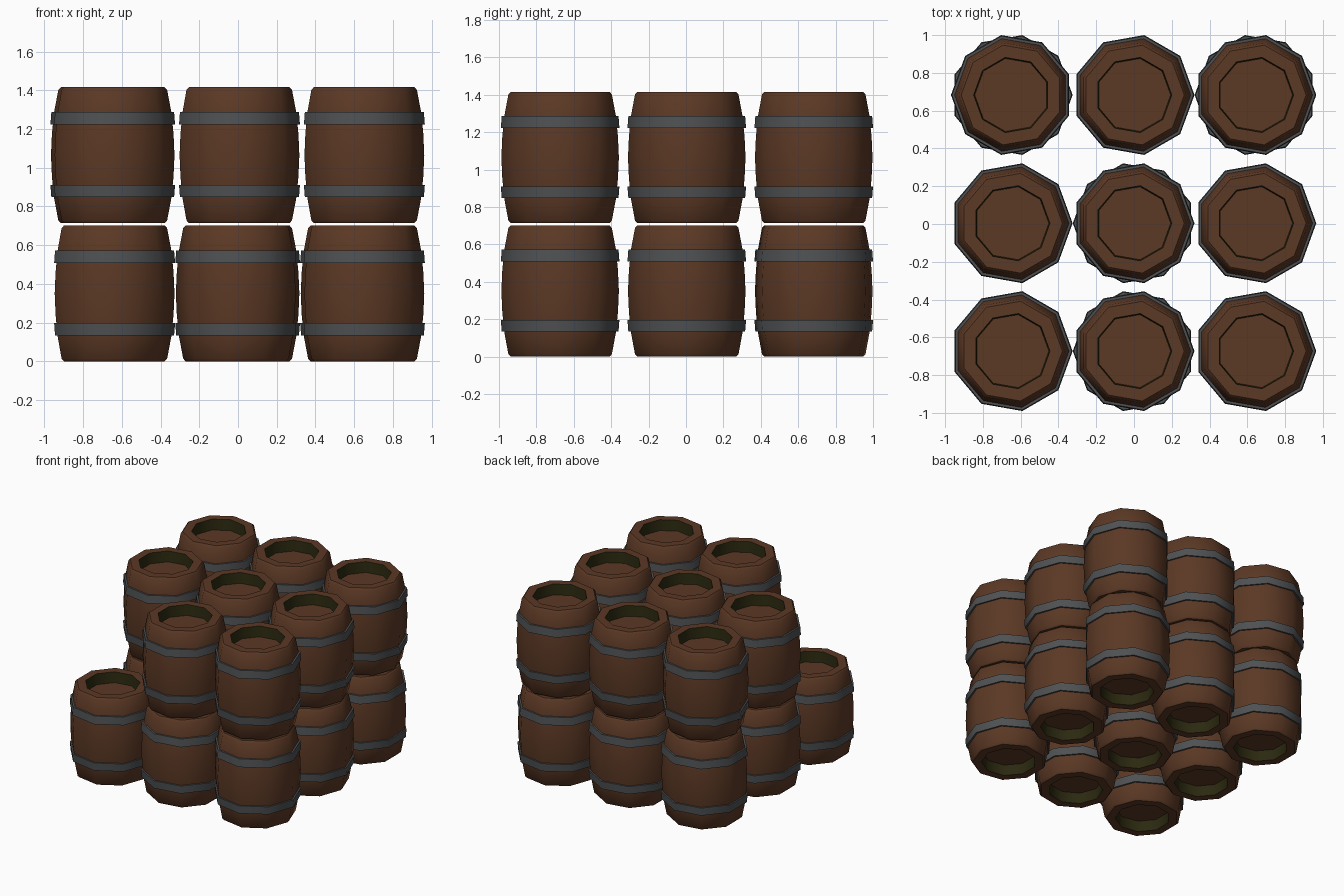
import bpy, math

if "Cube" in bpy.data.objects:
    bpy.data.objects.remove(bpy.data.objects["Cube"])

SIDES = 9


def material(name, rgb):
    m = bpy.data.materials.new(name)
    m.diffuse_color = (*rgb, 1)
    m.use_nodes = True
    m.node_tree.nodes["Principled BSDF"].inputs["Base Color"].default_value = m.diffuse_color
    return m


brown = material("brown wood", (0.105, 0.040, 0.018))
grey = material("grey iron", (0.076, 0.081, 0.085))
olive = material("dark olive recess", (0.024, 0.022, 0.005))


def lathe(name, profile, mats, pick=lambda i: 0, closed=False):
    """Revolve (radius, z) points; pick gives the material of each profile segment."""
    n = len(profile)
    verts = [(r * math.cos(2 * math.pi * k / SIDES), r * math.sin(2 * math.pi * k / SIDES), z)
             for r, z in profile for k in range(SIDES)]
    faces, idx = [], []
    for i in range(n if closed else n - 1):
        j = (i + 1) % n
        for k in range(SIDES):
            l = (k + 1) % SIDES
            faces.append((i * SIDES + k, i * SIDES + l, j * SIDES + l, j * SIDES + k))
            idx.append(pick(i))
    if not closed:  # cap both recess floors
        faces.append(tuple(reversed(range(SIDES))))
        faces.append(tuple((n - 1) * SIDES + k for k in range(SIDES)))
        idx += [0, 0]
    me = bpy.data.meshes.new(name)
    me.from_pydata(verts, [], faces)
    for m in mats:
        me.materials.append(m)
    for p, i in zip(me.polygons, idx):
        p.material_index = i
        p.use_smooth = True
    me.set_sharp_from_angle(angle=math.radians(42))
    me.update()
    return me


# Barrel body: recessed floor, wall, rim, bevel, bulge, mirrored upward
H = 0.702
half = [(0.196, 0.085), (0.202, 0.0), (0.268, 0.0), (0.281, 0.014),
        (0.303, 0.13), (0.314, 0.24)]
profile = half + [(0.319, H / 2)] + [(r, H - z) for r, z in reversed(half)]
last = len(profile) - 2
body = lathe("barrel_body", profile, [brown, olive], lambda i: 1 if i in (0, last) else 0)


# Iron hoops
def hoop(name, z0, z1, inner0, inner1):
    return lathe(name, [(inner0, z0), (inner0 + 0.019, z0), (inner1 + 0.019, z1), (inner1, z1)],
                 [grey], closed=True)


hoops = [hoop("lower_hoop", 0.134, 0.197, 0.298, 0.303),
         hoop("upper_hoop", 0.509, 0.573, 0.303, 0.298)]


def place(me, name, loc, rot):
    o = bpy.data.objects.new(name, me)
    o.location = loc
    o.rotation_euler.z = rot
    bpy.context.collection.objects.link(o)


# Stack: full 3x3 bottom layer, top layer without the front left barrel
turned = {(0, 2, 1), (1, 0, 0), (1, 1, 0), (2, 2, 0)}
for layer in range(2):
    for ix, x in enumerate((-0.647, -0.002, 0.643)):
        for iy, y in enumerate((-0.673, 0.004, 0.683)):
            if layer and ix == 0 and iy == 0:
                continue
            rot = math.radians(20) if (ix, iy, layer) in turned else 0
            tag = f"{layer}_{ix}_{iy}"
            loc = (x, y, layer * 0.714)
            place(body, "barrel_body_" + tag, loc, rot)
            for h in hoops:
                place(h, h.name + "_" + tag, loc, rot)
